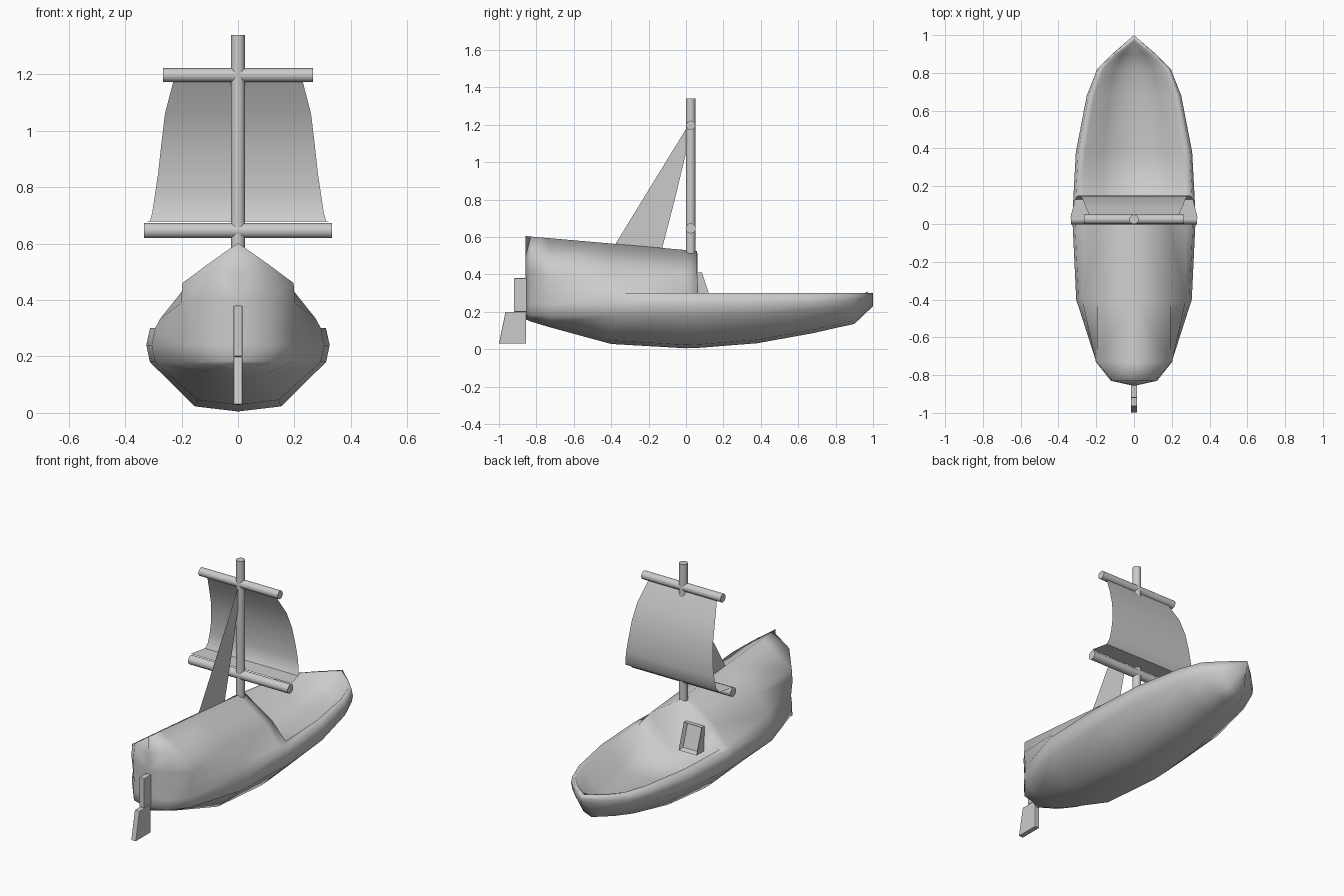
import bpy, bmesh, math

if "Cube" in bpy.data.objects:
    bpy.data.objects.remove(bpy.data.objects["Cube"])


def make(name, verts, faces, smooth=None):
    mesh = bpy.data.meshes.new(name)
    bm = bmesh.new()
    vs = [bm.verts.new(v) for v in verts]
    for f in faces:
        bm.faces.new([vs[i] for i in f])
    bmesh.ops.recalc_face_normals(bm, faces=bm.faces)
    bm.to_mesh(mesh)
    bm.free()
    ob = bpy.data.objects.new(name, mesh)
    bpy.context.collection.objects.link(ob)
    if smooth:
        smooth_ob(ob, smooth)
    return ob


def smooth_ob(ob, angle):
    bpy.ops.object.select_all(action='DESELECT')
    ob.select_set(True)
    bpy.context.view_layer.objects.active = ob
    bpy.ops.object.shade_smooth_by_angle(angle=math.radians(angle))


def grid_faces(rows, cols):
    return [(r * cols + c, r * cols + c + 1, (r + 1) * cols + c + 1, (r + 1) * cols + c)
            for r in range(rows - 1) for c in range(cols - 1)]


def rod(name, radius, length, loc, rot=(0, 0, 0)):
    bpy.ops.mesh.primitive_cylinder_add(vertices=16, radius=radius, depth=length,
                                        location=loc, rotation=rot)
    ob = bpy.context.object
    ob.name = name
    smooth_ob(ob, 40)
    return ob


def slab(name, outline, half):
    # Side outline in (y, z), extruded across x
    n = len(outline)
    verts = [(s * half, y, z) for s in (-1, 1) for y, z in outline]
    faces = [tuple(range(n)), tuple(range(n, 2 * n))]
    faces += [(i, (i + 1) % n, n + (i + 1) % n, n + i) for i in range(n)]
    ob = make(name, verts, faces)
    bev = ob.modifiers.new("soften", 'BEVEL')
    bev.width, bev.segments = 0.004, 2
    return ob


# Hull: half sections (y, half width, keel z), covered aft and open forward
def outer(y, w, k, chine):
    return [(0, y, k), (0.47 * w, y, k + 0.018), (0.96 * w, y, chine),
            (w, y, (0.3 + chine) / 2), (0.96 * w, y, 0.3)]


verts = []
# Aft rings also give cover foot and shoulder points as (x, z)
aft = [(-0.857, 0, 0.16, (0, 0.4), (0, 0.5)),
       (-0.83, 0.12, 0.148, (0.122, 0.41), (0.11, 0.525)),
       (-0.73, 0.2, 0.118, (0.202, 0.39), (0.197, 0.46)),
       (-0.4, 0.306, 0.028, (0.275, 0.335), (0.195, 0.435)),
       (0, 0.325, 0.005, (0.273, 0.3), (0.19, 0.405)),
       (0.06, 0.325, 0.007, (0.273, 0.3), (0.19, 0.4))]
for y, w, k, foot, shoulder in aft:
    top = 0.525 - (y - 0.06) * 0.087
    verts += outer(y, w, k, 0.18)
    verts += [(foot[0], y, foot[1]), (shoulder[0], y, shoulder[1]), (0, y, top)]
fore = [(0.065, 0.325, 0.007, 0.17), (0.38, 0.308, 0.032, 0.17), (0.68, 0.25, 0.086, 0.185),
        (0.82, 0.195, 0.118, 0.21), (0.9, 0.115, 0.135, 0.24), (1.0, 0, 0.23, 0.3)]
for y, w, k, floor in fore:
    yi = y - 0.03 if y > 0.95 else y
    verts += outer(y, w, k, k + (0.3 - k) * 0.59)
    verts += [(0.84 * w, yi, 0.3), (0.52 * w, yi, floor + 0.01), (0, yi, floor)]
hull = make("hull", verts, grid_faces(len(aft) + len(fore), 8))
hull.modifiers.new("mirror", 'MIRROR').merge_threshold = 0.0005
bpy.context.view_layer.objects.active = hull
hull.select_set(True)
bpy.ops.object.modifier_apply(modifier="mirror")
bm = bmesh.new()
bm.from_mesh(hull.data)
bmesh.ops.remove_doubles(bm, verts=bm.verts, dist=0.0005)
bmesh.ops.recalc_face_normals(bm, faces=bm.faces)
bm.to_mesh(hull.data)
bm.free()
smooth_ob(hull, 120)

# Mast and yards
rod("mast", 0.025, 0.94, (0, 0.025, 0.87))
rod("upper_yard", 0.025, 0.53, (0, 0.025, 1.197), (0, math.pi / 2, 0))
rod("lower_yard", 0.027, 0.666, (0, 0.025, 0.646), (0, math.pi / 2, 0))

# Main sail: billowed profile (y, z, half width)
prof = [(0.03, 0.678, 0.337), (0.13, 0.68, 0.312), (0.146, 0.71, 0.304),
        (0.151, 0.77, 0.295), (0.148, 0.85, 0.283), (0.13, 0.96, 0.271),
        (0.095, 1.06, 0.259), (0.03, 1.18, 0.228)]
make("main_sail", [(s * w, y, z) for y, z, w in prof for s in (-1, 1)],
     grid_faces(len(prof), 2), 60)

# Stay sail running from the mast to the cover
stay = [(0.02, 1.21), (-0.385, 0.55), (-0.13, 0.53), (-0.06, 0.8), (0.0, 1.05)]
make("stay_sail", [(0, y, z) for y, z in stay], [tuple(range(5))])

# Rudder
slab("rudder_post", [(-0.92, 0.2), (-0.84, 0.2), (-0.84, 0.38), (-0.92, 0.38)], 0.016)
slab("rudder_blade", [(-1, 0.03), (-0.855, 0.03), (-0.855, 0.2), (-0.965, 0.2)], 0.016)

# Hatch on the cabin wall with a recessed front
x0, x1 = -0.165, -0.045
hatch = make("hatch", [(x, y, z) for x in (x0, x1) for y, z in
                       ((0.05, 0.41), (0.085, 0.41), (0.135, 0.26), (0.05, 0.26))],
             [(0, 1, 2, 3), (4, 5, 6, 7), (0, 1, 5, 4), (1, 2, 6, 5), (2, 3, 7, 6), (3, 0, 4, 7)])
bm = bmesh.new()
bm.from_mesh(hatch.data)
front = max(bm.faces, key=lambda f: f.normal.y)
bmesh.ops.inset_region(bm, faces=[front], thickness=0.015)
bmesh.ops.translate(bm, verts=front.verts, vec=(0, -0.025, 0))
bm.to_mesh(hatch.data)
bm.free()
